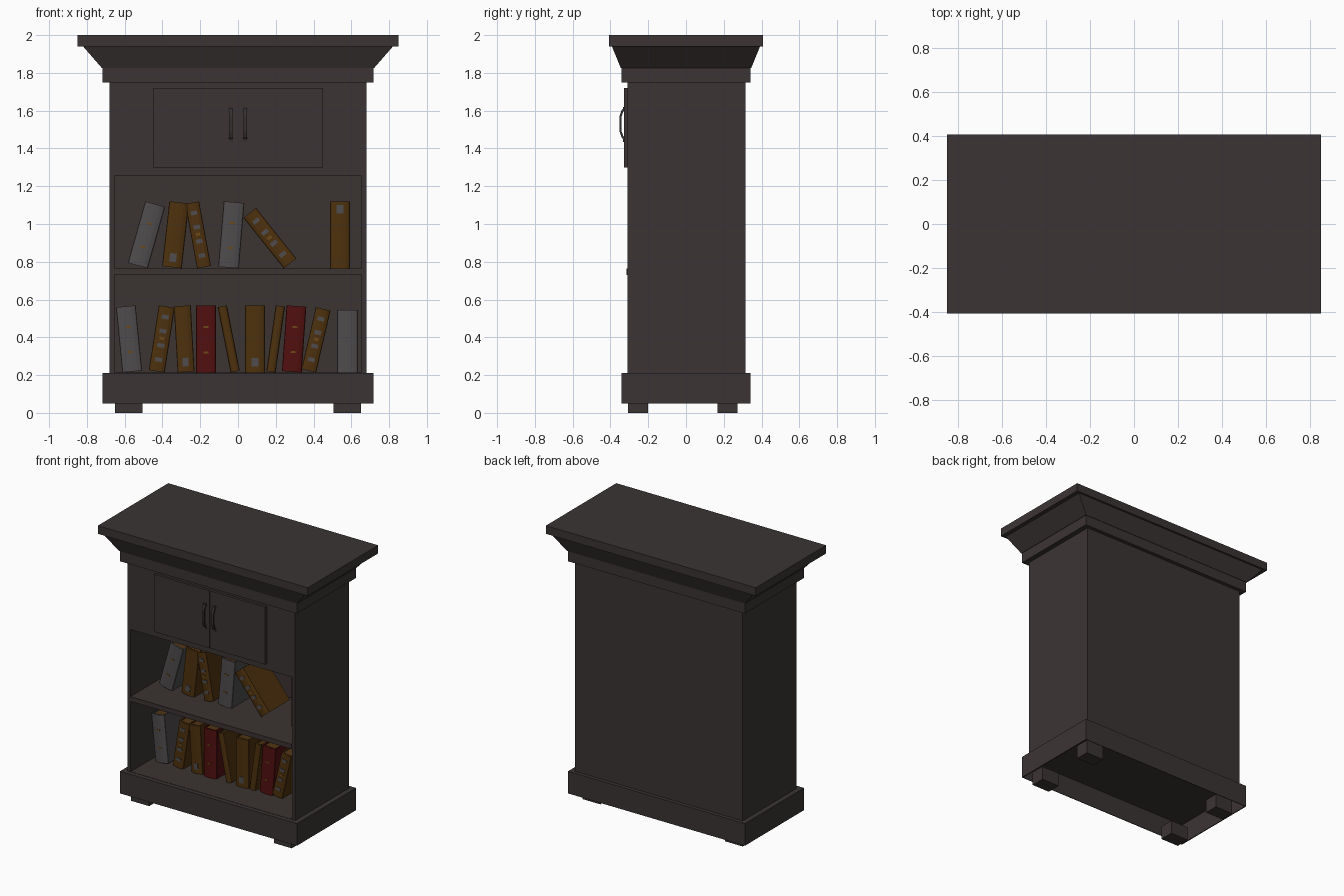
import bpy, bmesh, math
from mathutils import Matrix, Vector

if "Cube" in bpy.data.objects:
    bpy.data.objects.remove(bpy.data.objects["Cube"])

def material(name, rgb):
    m = bpy.data.materials.new(name)
    m.diffuse_color = (*rgb, 1)
    m.use_nodes = True
    m.node_tree.nodes["Principled BSDF"].inputs["Base Color"].default_value = m.diffuse_color
    return m

WOOD = material("dark_wood", (0.044, 0.034, 0.034))
INNER = material("inner_wood", (0.044, 0.033, 0.032))
METAL = material("handle_metal", (0.036, 0.030, 0.030))
OCHRE = material("ochre_cover", (0.075, 0.030, 0.004))
GREY = material("grey_cover", (0.078, 0.072, 0.073))
RED = material("red_cover", (0.085, 0.005, 0.005))
PAGES = material("page_edges", (0.080, 0.035, 0.007))
GOLD = material("gold_trim", (0.15, 0.065, 0.008))


def finish(name, bm, mats):
    bmesh.ops.recalc_face_normals(bm, faces=bm.faces[:])
    me = bpy.data.meshes.new(name)
    bm.to_mesh(me)
    bm.free()
    for m in mats:
        me.materials.append(m)
    ob = bpy.data.objects.new(name, me)
    bpy.context.collection.objects.link(ob)
    return ob


def add_box(bm, x, y, z, mat=0):
    c = Vector([(a + b) / 2 for a, b in (x, y, z)])
    s = [b - a for a, b in (x, y, z)]
    r = bmesh.ops.create_cube(bm, size=1, matrix=Matrix.Translation(c) @ Matrix.Diagonal((*s, 1)))
    for f in {f for v in r["verts"] for f in v.link_faces}:
        f.material_index = mat


def box(name, x, y, z, mat=WOOD):
    bm = bmesh.new()
    add_box(bm, x, y, z)
    return finish(name, bm, [mat])


def tiers(name, rings, cap):
    """Stack of rectangular rings (half x, half y, z), joined into a moulding."""
    bm = bmesh.new()
    prev = None
    for hx, hy, z in rings:
        ring = [bm.verts.new((sx * hx, sy * hy, z)) for sx, sy in ((-1, -1), (1, -1), (1, 1), (-1, 1))]
        if prev:
            for i in range(4):
                j = (i + 1) % 4
                bm.faces.new((prev[i], prev[j], ring[j], ring[i]))
        prev = ring
    if cap:
        bm.faces.new(prev)
    return finish(name, bm, [WOOD])


# Base skirt, hollow underneath, and the crown moulding
tiers("base_skirt", [(0.71, 0.337, 0.20), (0.71, 0.337, 0.05), (0.717, 0.342, 0.05),
                     (0.717, 0.342, 0.212), (0.66, 0.30, 0.212)], False)
tiers("crown_moulding", [(0.66, 0.30, 1.75), (0.717, 0.342, 1.75), (0.717, 0.342, 1.825),
                         (0.72, 0.345, 1.825), (0.82, 0.392, 1.94), (0.85, 0.407, 1.94),
                         (0.85, 0.407, 2.0)], True)

# Feet
for side, sx in (("left", -1), ("right", 1)):
    for end, y in (("front", (-0.307, -0.202)), ("back", (0.168, 0.272))):
        x = sorted((sx * 0.505, sx * 0.65))
        box(f"{end}_{side}_foot", x, y, (0, 0.10))

# Carcass: sides, back, cupboard box, shelves
for side, sx in (("left", -1), ("right", 1)):
    box(side + "_side_panel", sorted((sx * 0.653, sx * 0.68)), (-0.31, 0.315), (0.20, 1.75))
box("back_panel", (-0.653, 0.653), (0.29, 0.315), (0.20, 1.75))
box("inner_back", (-0.653, 0.653), (0.283, 0.29), (0.21, 1.255), INNER)
box("upper_cupboard", (-0.653, 0.653), (-0.31, 0.29), (1.255, 1.75))
box("middle_shelf", (-0.653, 0.653), (-0.314, 0.29), (0.73, 0.765), INNER)
box("bottom_shelf", (-0.705, 0.705), (-0.33, 0.33), (0.195, 0.209))
box("bottom_shelf_lining", (-0.653, 0.653), (-0.31, 0.29), (0.209, 0.214), INNER)

# Cupboard doors and arched handles
arch = [(-0.326, 1.44), (-0.342, 1.46), (-0.352, 1.49), (-0.352, 1.57), (-0.342, 1.60), (-0.326, 1.62)]
inner = [(y + 0.010, z + (1.53 - z) * 0.08) for y, z in arch]
for side, sx in (("left", -1), ("right", 1)):
    box(side + "_door", sorted((sx * 0.001, sx * 0.45)), (-0.328, -0.305), (1.30, 1.72))
    cx = sx * 0.038
    bm = bmesh.new()
    # the bar is built as quads between the outer and inner arch lines
    outer = [[bm.verts.new((cx + d, y, z)) for y, z in arch] for d in (-0.009, 0.009)]
    inn = [[bm.verts.new((cx + d, y, z)) for y, z in inner] for d in (-0.009, 0.009)]
    loops = list(zip(outer[0], outer[1], inn[1], inn[0]))
    for a, b in zip(loops, loops[1:]):
        for i in range(4):
            j = (i + 1) % 4
            bm.faces.new((a[i], a[j], b[j], b[i]))
    bm.faces.new(loops[0])
    bm.faces.new(loops[-1])
    for z in (1.435, 1.60):
        add_box(bm, (cx - 0.013, cx + 0.013), (-0.333, -0.32), (z, z + 0.02))
    finish(side + "_door_handle", bm, [METAL])


def book(name, bottom, top, width, floor, height, cover, trim):
    """Book leaning in the x-z plane: bottom and top are the x of its end centres."""
    lean = math.atan2(top - bottom, height)
    length = (height - width * abs(math.sin(lean))) / math.cos(lean)
    w, d, t = width / 2, 0.25, 0.009
    bm = bmesh.new()
    for s in (-1, 1):                                   # cover boards
        add_box(bm, sorted((s * w, s * (w - t))), (0.012, d), (0, length))
    # rounded spine
    arc = [(-w * math.cos(a), 0.014 - 0.014 * math.sin(a)) for a in [math.pi * i / 6 for i in range(7)]]
    lo = [bm.verts.new((x, y, 0)) for x, y in arc]
    hi = [bm.verts.new((x, y, length)) for x, y in arc]
    for i in range(6):
        bm.faces.new((lo[i], lo[i + 1], hi[i + 1], hi[i]))
    bm.faces.new(lo)
    bm.faces.new(hi)
    add_box(bm, (-w + t, w - t), (0.012, d - 0.01), (0.008, length - 0.008), 1)   # pages
    # spine ornaments as thin plates: (width share, height share, height, material)
    if trim == "bands":
        marks = [(0.25, k, 0.010, 2) for k in (0.3, 0.68)]
    elif trim == "pattern":
        marks = [(0.45, k, 0.022, 3) for k in (0.18, 0.40, 0.62, 0.84)] + [(0.3, 0.51, 0.016, 2)]
    elif trim == "low":
        marks = [(0.35, 0.15, 0.045, 3)]
    elif trim == "high":
        marks = [(0.35, 0.88, 0.045, 3)]
    else:
        marks = []
    for fw, k, h, m in marks:
        add_box(bm, (-w * fw, w * fw), (-0.002, 0.006), (k * length - h / 2, k * length + h / 2), m)
    # lean, then rest the lowest corner on the shelf
    bmesh.ops.rotate(bm, verts=bm.verts[:], cent=(0, 0, 0), matrix=Matrix.Rotation(lean, 3, 'Y'))
    low = min(v.co.z for v in bm.verts)
    bmesh.ops.translate(bm, verts=bm.verts[:], vec=(bottom, -0.09, floor - low))
    finish(name, bm, [cover, PAGES, GOLD, GREY])


# Books: bottom x, top x, width, height, cover, ornament
lower = [(-0.56, -0.595, 0.105, 0.355, GREY, "bands"), (-0.43, -0.375, 0.085, 0.355, OCHRE, "pattern"),
         (-0.275, -0.295, 0.09, 0.355, OCHRE, "low"), (-0.17, -0.17, 0.105, 0.355, RED, "bands"),
         (-0.015, -0.085, 0.05, 0.355, OCHRE, ""), (0.09, 0.09, 0.105, 0.355, OCHRE, "low"),
         (0.175, 0.225, 0.05, 0.355, OCHRE, ""), (0.285, 0.31, 0.105, 0.355, RED, "bands"),
         (0.375, 0.455, 0.08, 0.345, OCHRE, "pattern"), (0.58, 0.58, 0.11, 0.33, GREY, "")]
upper = [(-0.53, -0.43, 0.11, 0.355, GREY, "bands"), (-0.35, -0.31, 0.105, 0.355, OCHRE, "low"),
         (-0.18, -0.245, 0.075, 0.355, OCHRE, "pattern"), (-0.05, -0.02, 0.11, 0.355, GREY, "bands"),
         (0.275, 0.02, 0.085, 0.32, OCHRE, "pattern"), (0.54, 0.54, 0.105, 0.355, OCHRE, "high")]
for row, floor, books in (("lower", 0.214, lower), ("upper", 0.765, upper)):
    for i, (b, t, w, h, cover, trim) in enumerate(books):
        book(f"{row}_book_{i + 1}", b, t, w, floor, h, cover, trim)
